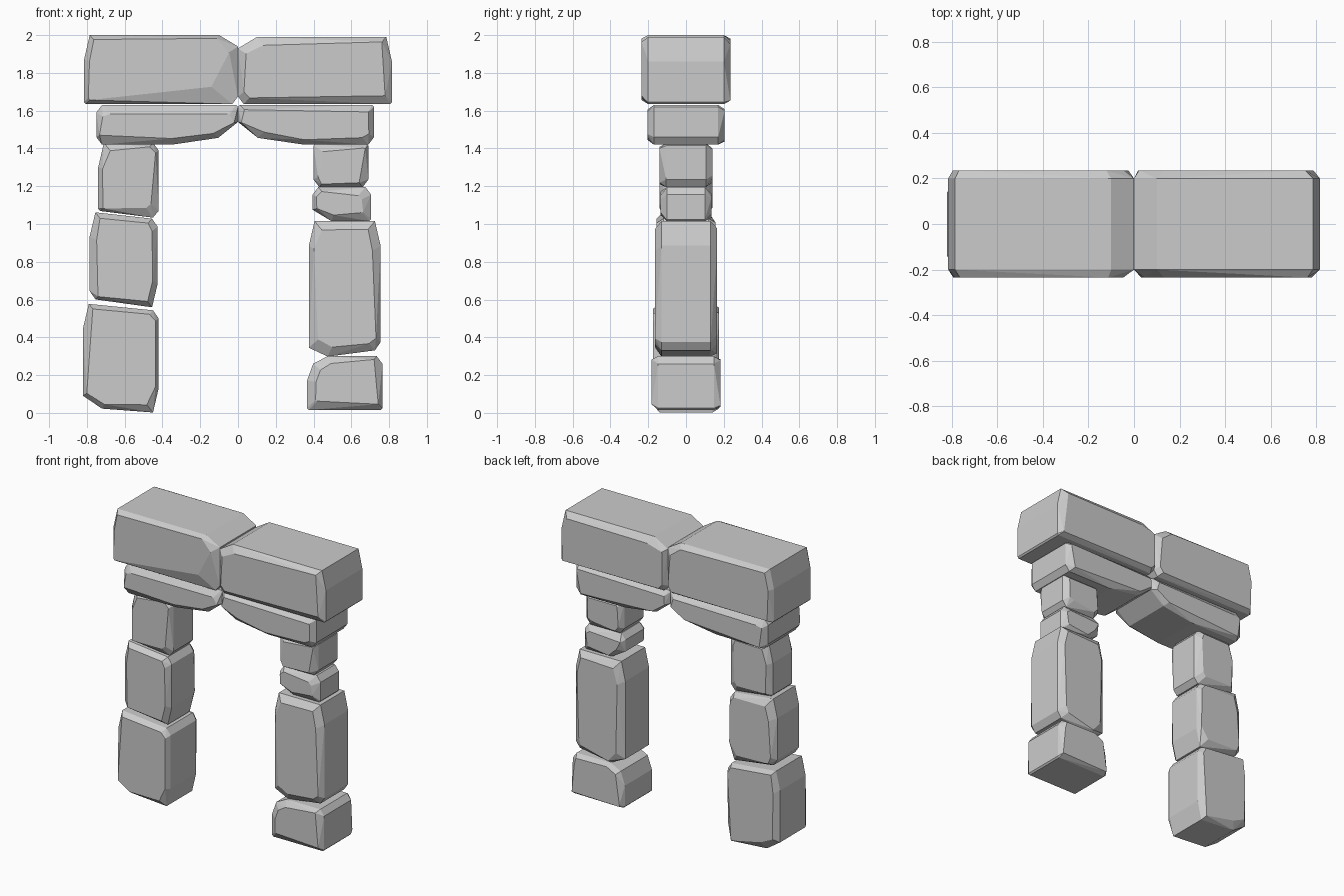
import bpy
import bmesh
import random
from math import radians
from mathutils import Vector

cube = bpy.data.objects.get("Cube")
if cube:
    bpy.data.objects.remove(cube, do_unlink=True)

random.seed(4)

# One plain grey for all the stone
stone_grey = bpy.data.materials.new("stone_grey")
stone_grey.use_nodes = True
colour = (0.6, 0.6, 0.6, 1)
stone_grey.diffuse_color = colour
stone_grey.node_tree.nodes["Principled BSDF"].inputs["Base Color"].default_value = colour

# Width and height taken off a corner by each kind of chip
CHIPS = {
    "sharp": Vector((0.01, 0.01)),
    "nick": Vector((0.03, 0.04)),
    "tall": Vector((0.03, 0.13)),
    "broad": Vector((0.1, 0.06)),
    "worn": Vector((0.11, 0.13)),
    "long": Vector((0.35, 0.12)),
}
ROUNDED = ("worn", "long")

# Direction of each corner from the middle of a stone
CORNERS = {
    "top_right": Vector((-1, 1)),
    "top_left": Vector((1, 1)),
    "bottom_left": Vector((1, -1)),
    "bottom_right": Vector((-1, -1)),
}


def corner_points(corner, chip):
    """Steps around a chipped corner, measured inward from its tip."""
    cut = CHIPS[chip]
    steps = [Vector((cut.x, 0)), Vector((0, cut.y))]
    if chip in ROUNDED:
        steps.insert(1, cut * 0.3)
    return [Vector((-corner.x * step.x, -corner.y * step.y)) for step in steps]


def stone(name, x, z, depth, top_tilt=0, bottom_tilt=0, deep_chip=None, **chips):
    """Chipped block wrapped as a convex hull; tilts are the rise from right to left."""
    half = Vector((x[1] - x[0], z[1] - z[0])) / 2
    middle = Vector((x[0] + x[1], z[0] + z[1])) / 2
    edge = 0.035

    bm = bmesh.new()
    for label, corner in CORNERS.items():
        tilt = top_tilt if corner.y > 0 else bottom_tilt
        for step in corner_points(corner, chips.get(label, "nick")):
            # Position on the outline, relative to the middle
            point = Vector((corner.x * half.x, corner.y * half.y)) + step
            point.y += tilt / 2 * point.x / half.x
            for side in (-1, 1):
                inset = random.uniform(0.015, 0.05)
                if side < 0 and label == deep_chip:
                    inset = 0.12
                face = Vector((point.x * (1 - min(inset / half.x, 0.5)),
                               point.y * (1 - min(inset / half.y, 0.5))))
                rim, front = middle + point, middle + face
                bm.verts.new((rim.x, side * (depth / 2 - edge), rim.y))
                bm.verts.new((front.x, side * depth / 2, front.y))

    hull = bmesh.ops.convex_hull(bm, input=bm.verts[:])
    loose = {item for item in hull["geom_interior"] + hull["geom_unused"]
             if isinstance(item, bmesh.types.BMVert)}
    bmesh.ops.delete(bm, geom=list(loose), context="VERTS")
    # Merge nearly level triangles into broad facets
    bmesh.ops.dissolve_limit(bm, angle_limit=radians(4),
                             verts=bm.verts[:], edges=bm.edges[:])
    bmesh.ops.recalc_face_normals(bm, faces=bm.faces[:])

    mesh = bpy.data.meshes.new(name)
    bm.to_mesh(mesh)
    bm.free()
    mesh.materials.append(stone_grey)
    bpy.context.collection.objects.link(bpy.data.objects.new(name, mesh))


# Two cap stones across the top
stone("cap_stone_right", x=(-0.815, 0), z=(1.635, 2), depth=0.47,
      top_right="tall", top_left="broad", bottom_right="sharp",
      deep_chip="bottom_left")
stone("cap_stone_left", x=(0, 0.815), z=(1.635, 1.99), depth=0.47,
      top_right="broad", top_left="tall", bottom_left="sharp")

# Two lintel stones below the caps, worn away towards the opening
stone("lintel_right", x=(-0.75, 0), z=(1.42, 1.63), depth=0.41,
      top_left="sharp", bottom_left="long")
stone("lintel_left", x=(0, 0.72), z=(1.42, 1.63), depth=0.41,
      top_right="sharp", top_left="sharp", bottom_right="long")

# Right pillar, three stones
stone("right_pillar_upper", x=(-0.74, -0.42), z=(1.05, 1.43), depth=0.28,
      bottom_tilt=-0.04, top_right="tall", bottom_right="sharp")
stone("right_pillar_middle", x=(-0.785, -0.425), z=(0.58, 1.045), depth=0.31,
      top_tilt=-0.04, bottom_tilt=-0.05, top_right="tall", bottom_left="tall")
stone("right_pillar_base", x=(-0.82, -0.42), z=(0.015, 0.56), depth=0.35,
      top_tilt=-0.04, bottom_tilt=-0.03, top_right="tall", bottom_left="tall",
      bottom_right="broad")

# Left pillar, four stones
stone("left_pillar_upper", x=(0.4, 0.69), z=(1.195, 1.425), depth=0.28,
      top_right="sharp", top_left="sharp")
stone("left_pillar_wedge", x=(0.395, 0.705), z=(1.015, 1.195), depth=0.27,
      bottom_left="sharp", bottom_right="broad")
stone("left_pillar_tall", x=(0.375, 0.755), z=(0.31, 1.015), depth=0.33,
      bottom_tilt=0.05, top_right="tall", top_left="tall", bottom_right="broad")
stone("left_pillar_base", x=(0.365, 0.765), z=(0.015, 0.3), depth=0.365,
      top_right="worn", bottom_left="sharp", bottom_right="sharp")
